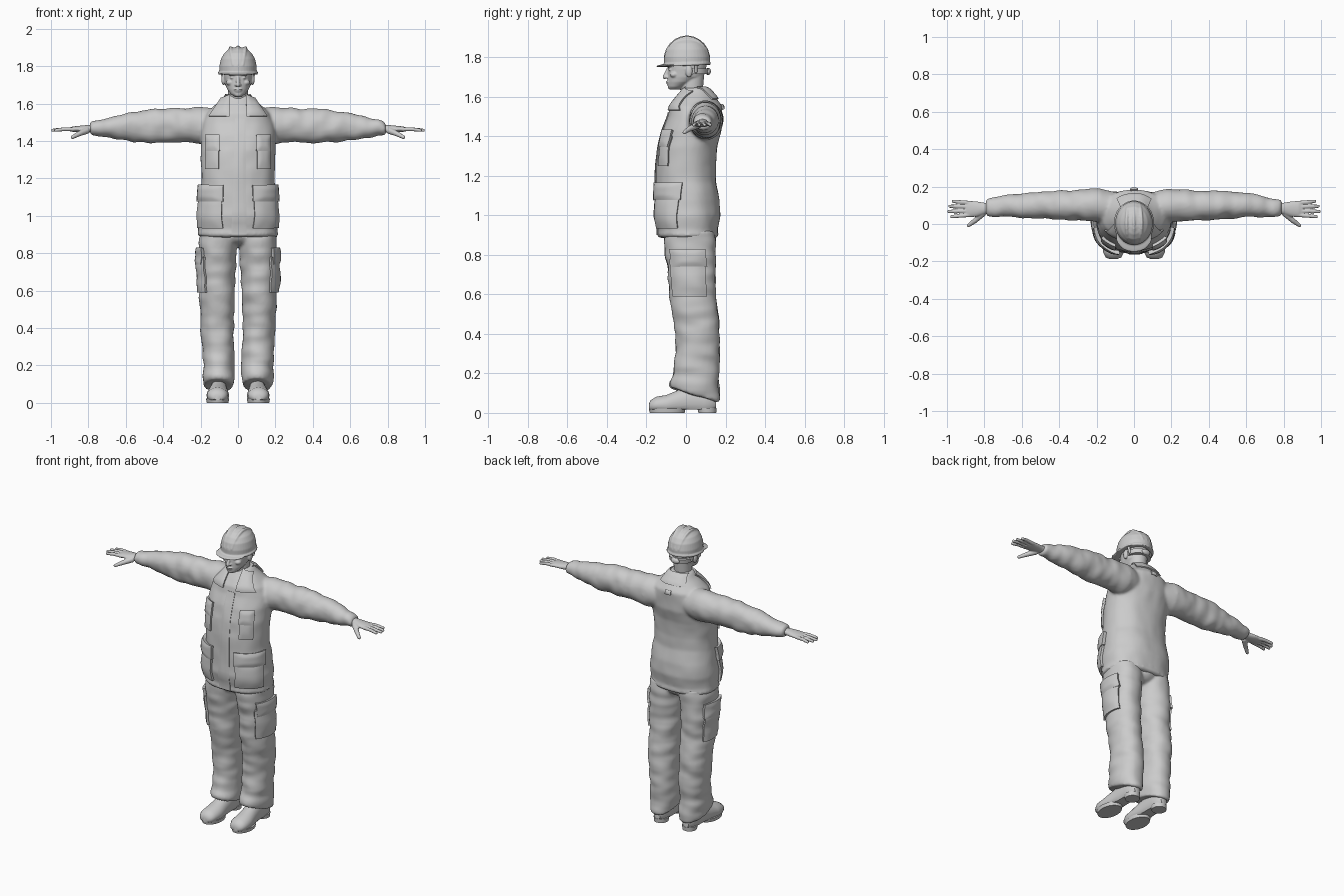
import bpy, bmesh, math
from mathutils import Vector, Matrix, noise
from mathutils.bvhtree import BVHTree

cube = bpy.data.objects.get("Cube")
if cube:
    bpy.data.objects.remove(cube)

grey = bpy.data.materials.new("plain grey")
grey.use_nodes = True
grey.diffuse_color = (0.6, 0.6, 0.6, 1)
grey.node_tree.nodes["Principled BSDF"].inputs["Base Color"].default_value = (0.6, 0.6, 0.6, 1)

AXES = {"x": lambda t, a, b: (t, a, b), "y": lambda t, a, b: (a, t, b), "z": lambda t, a, b: (a, b, t)}


def loft(bm, axis, rings, n=32, power=1.0, floor=None):
    """Skin rings of (along, centre a, centre b, radius a, radius b, optional shear)."""
    rows = []
    for ring in rings:
        t, a, b, ra, rb = ring[:5]
        shear = ring[5] if len(ring) > 5 else 0
        row = []
        for i in range(n):
            c, s = math.cos(math.tau * i / n), math.sin(math.tau * i / n)
            c, s = math.copysign(abs(c) ** power, c), math.copysign(abs(s) ** power, s)
            co = Vector(AXES[axis](t + shear * rb * s, a + ra * c, b + rb * s))
            if floor is not None:
                co.z = max(co.z, floor)
            row.append(bm.verts.new(co))
        rows.append(row)
    for r, q in zip(rows, rows[1:]):
        for i in range(n):
            j = (i + 1) % n
            bm.faces.new((r[i], r[j], q[j], q[i]))
    bm.faces.new(rows[0])
    bm.faces.new(rows[-1])


def ball(bm, centre, size, tilt=0):
    m = Matrix.Translation(centre) @ Matrix.Rotation(tilt, 4, "X") @ Matrix.Diagonal((*size, 1))
    bmesh.ops.create_uvsphere(bm, u_segments=24, v_segments=14, radius=1, matrix=m)


def limb(bm, points, radii):
    """Chain of overlapping balls and tapered rods, used for fingers and ridges."""
    pts = [Vector(p) for p in points]
    for p, r in zip(pts, radii):
        ball(bm, p, (r, r, r))
    for p, q, r, s in zip(pts, pts[1:], radii, radii[1:]):
        turn = (q - p).to_track_quat("Z", "Y").to_matrix().to_4x4()
        bmesh.ops.create_cone(bm, cap_ends=True, segments=12, radius1=r, radius2=s,
                              depth=(q - p).length, matrix=Matrix.Translation((p + q) / 2) @ turn)


def mirror(bm):
    copy = bmesh.ops.duplicate(bm, geom=bm.verts[:] + bm.edges[:] + bm.faces[:])["geom"]
    for v in copy:
        if isinstance(v, bmesh.types.BMVert):
            v.co.x *= -1


def finish(name, bm, angle=40):
    bmesh.ops.recalc_face_normals(bm, faces=bm.faces[:])
    mesh = bpy.data.meshes.new(name)
    bm.to_mesh(mesh)
    bm.free()
    obj = bpy.data.objects.new(name, mesh)
    bpy.context.collection.objects.link(obj)
    mesh.materials.append(grey)
    bpy.ops.object.select_all(action="DESELECT")
    obj.select_set(True)
    bpy.context.view_layer.objects.active = obj
    bpy.ops.object.shade_smooth_by_angle(angle=math.radians(angle))
    return obj


def fuse(name, bm, voxel, smooth=2, wrinkle=None):
    """Blend overlapping volumes into one skin, then add cloth folds."""
    obj = finish(name, bm)
    mod = obj.modifiers.new("blend", "REMESH")
    mod.mode = "VOXEL"
    mod.voxel_size = voxel
    mesh = bpy.data.meshes.new_from_object(obj.evaluated_get(bpy.context.evaluated_depsgraph_get()))
    bpy.data.objects.remove(obj)
    bm = bmesh.new()
    bm.from_mesh(mesh)
    for _ in range(smooth):
        bmesh.ops.smooth_vert(bm, verts=bm.verts[:], factor=0.5, use_axis_x=True, use_axis_y=True, use_axis_z=True)
    if wrinkle:
        bm.normal_update()
        moves = [(v, v.normal * wrinkle(v.co)) for v in bm.verts]
        for v, d in moves:
            v.co += d
    tree = BVHTree.FromBMesh(bm)
    finish(name, bm, 80)
    return tree


def patch(name, tree, corners, direction, thick, n=10):
    """Cloth panel laid over a surface: four corners cast along a direction."""
    a, b, c, d = (Vector(p) for p in corners)
    direction = Vector(direction).normalized()
    bm = bmesh.new()
    grid = []
    for i in range(n + 1):
        row = []
        for j in range(n + 1):
            u, v = i / n, j / n
            p = a.lerp(b, u).lerp(d.lerp(c, u), v)
            hit, normal, _, _ = tree.ray_cast(p, direction)
            if hit is None:
                hit, normal, _, _ = tree.find_nearest(p)
            puff = 0.7 + 0.3 * min(1, 4 * min(u, v, 1 - u, 1 - v))
            row.append(bm.verts.new(hit + normal * thick * puff))
        grid.append(row)
    for r, q in zip(grid, grid[1:]):
        for j in range(n):
            bm.faces.new((r[j], q[j], q[j + 1], r[j + 1]))
    bm.normal_update()
    if sum((f.normal.dot(direction) for f in bm.faces)) > 0:
        bmesh.ops.reverse_faces(bm, faces=bm.faces[:])
        bm.normal_update()
    # close the panel with a skirt sunk into the cloth below
    inner = {v: v.co - v.normal * (thick + 0.006) for v in bm.verts}
    rim = [e for e in bm.edges if e.is_boundary]
    new = {}
    for e in rim:
        for v in e.verts:
            if v not in new:
                new[v] = bm.verts.new(inner[v])
    for e in rim:
        p, q = e.verts
        bm.faces.new((p, q, new[q], new[p]))
    return finish(name, bm)


# Jacket: body and sleeves blended together
bm = bmesh.new()
loft(bm, "x", [(.08, .08, 1.48, .085, .085), (.18, .1, 1.482, .09, .1), (.3, .1, 1.485, .082, .09),
               (.45, .1, 1.48, .077, .09), (.55, .1, 1.475, .072, .083), (.65, .098, 1.472, .06, .063),
               (.73, .09, 1.47, .052, .047), (.78, .087, 1.467, .045, .038), (.79, .087, 1.467, .036, .03)])
mirror(bm)
loft(bm, "z", [(.885, 0, .01, .2, .145), (.9, 0, .01, .217, .157), (.925, 0, .01, .212, .152),
               (1, 0, .008, .217, .167), (1.08, 0, .008, .208, .162), (1.17, 0, 0, .197, .152),
               (1.25, 0, 0, .196, .15), (1.35, 0, .01, .2, .15), (1.43, 0, .03, .2, .15),
               (1.5, 0, .045, .19, .137), (1.55, 0, .05, .17, .132), (1.59, 0, .05, .125, .103),
               (1.62, 0, .05, .09, .078), (1.645, 0, .047, .07, .06)], 48, .88)


def jacket_folds(p):
    sleeve = min(1, max(0, (abs(p.x) - .15) * 6))
    return noise.noise(Vector((p.x * 16, p.y * 9, p.z * 12))) * (.003 + .006 * sleeve)


jacket = fuse("jacket", bm, .009, 3, jacket_folds)

# Trousers
bm = bmesh.new()
loft(bm, "z", [(.92, .1, .02, .105, .13), (.84, .108, .02, .1, .13), (.7, .112, .03, .097, .12),
               (.6, .112, .032, .094, .118), (.45, .112, .055, .09, .113), (.3, .107, .06, .086, .11),
               (.2, .104, .052, .084, .116), (.11, .102, .043, .083, .127, -.29),
               (.09, .102, .043, .08, .124, -.29)], 36, .92)
mirror(bm)
ball(bm, (0, .02, .9), (.12, .13, .07))
trousers = fuse("trousers", bm, .009, 3,
                lambda p: .009 * noise.noise(Vector((p.x * 9, p.y * 8, p.z * 17))))

# Jacket panels: placket, collar and back tab
front = (0, 1, 0)
patch("placket", jacket, [(-.035, -1, .9), (.045, -1, .9), (.04, -1, 1.52), (-.015, -1, 1.52)], front, .006, 20)
patch("collar_back", jacket, [(-.09, 1, 1.585), (.09, 1, 1.585), (.065, 1, 1.643), (-.065, 1, 1.643)], (0, -1, 0), .012)
patch("back_tab", jacket, [(-.02, 1, 1.535), (.02, 1, 1.535), (.02, 1, 1.56), (-.02, 1, 1.56)], (0, -1, 0), .012, 4)

for s, side in ((1, "left"), (-1, "right")):
    def flat(x0, x1, z0, z1):
        return [(s * x0, -1, z0), (s * x1, -1, z0), (s * x1, -1, z1), (s * x0, -1, z1)]

    def wrapped(z0, z1, grow=0):
        i, o = (s * (.125 - grow), -.2 - grow), (s * (.25 + grow), -.1 + grow)
        return [(*i, z0), (*o, z0), (*o, z1), (*i, z1)]

    patch(side + "_collar", jacket, [(s * .04, -1, 1.643), (s * .085, -1, 1.625), (s * .152, -1, 1.53),
                                     (s * .045, -1, 1.53)], front, .014)
    patch(side + "_chest_pocket", jacket, flat(.1, .168, 1.25, 1.4), front, .014)
    patch(side + "_chest_flap", jacket, flat(.095, .165, 1.345, 1.43), front, .022)
    inward = (-.6 * s, .8, 0)
    patch(side + "_hip_pocket", jacket, wrapped(.935, 1.1), inward, .02)
    patch(side + "_hip_flap", jacket, wrapped(1.075, 1.165, .005), inward, .028)

    # Cargo pockets on the thighs
    def thigh(z0, z1):
        return [(s, -.06, z0), (s, .1, z0), (s, .09, z1), (s, -.075, z1)]

    patch(side + "_cargo_pocket", trousers, thigh(.59, .78), (-s, 0, 0), .018)
    patch(side + "_cargo_flap", trousers, thigh(.74, .83), (-s, 0, 0), .025)

# Shoes: uppers, then soles and heels
bm = bmesh.new()
loft(bm, "y", [(-.188, .11, .03, .02, .015), (-.178, .11, .035, .042, .03), (-.15, .11, .04, .056, .042),
               (-.1, .108, .04, .06, .05), (-.04, .105, .05, .052, .065), (.02, .103, .06, .045, .075),
               (.09, .103, .06, .045, .075), (.13, .103, .055, .04, .06), (.153, .103, .05, .022, .03)], 28, 1, .016)
mirror(bm)
finish("shoes", bm, 50)
bm = bmesh.new()
loft(bm, "z", [(0, .109, -.095, .058, .088), (.022, .109, -.095, .062, .093)])
loft(bm, "z", [(0, .103, .108, .043, .045), (.026, .103, .106, .046, .049)])
mirror(bm)
finish("shoe_soles", bm)

# Hands with palm, four fingers and thumb
bm = bmesh.new()
loft(bm, "x", [(.75, .085, 1.467, .028, .022), (.8, .083, 1.466, .031, .02), (.84, .08, 1.464, .041, .018),
               (.88, .08, 1.463, .044, .015), (.9, .08, 1.462, .038, .01)], 24)
for y, tip_y, tip_x in ((.113, .122, .967), (.092, .095, .985), (.07, .067, .991), (.048, .039, .975)):
    limb(bm, [(.88, y, 1.462), (.93, (y + tip_y) / 2, 1.463), (tip_x, tip_y, 1.457)], [.011, .0105, .009])
limb(bm, [(.81, .055, 1.455), (.85, .018, 1.438), (.885, -.008, 1.42)], [.018, .014, .01])
mirror(bm)
fuse("hands", bm, .004, 2)

# Head, neck and facial features
bm = bmesh.new()
loft(bm, "z", [(1.55, 0, .03, .06, .055), (1.63, 0, .03, .053, .055), (1.74, 0, .035, .055, .06)])
loft(bm, "z", [(1.636, 0, -.055, .02, .025), (1.65, 0, -.05, .038, .042), (1.675, 0, -.025, .057, .068),
               (1.70, 0, -.003, .068, .09), (1.74, 0, .005, .074, .096), (1.79, 0, .01, .076, .1),
               (1.85, 0, .01, .05, .07)])
limb(bm, [(0, -.088, 1.745), (0, -.108, 1.7)], [.008, .011])
ball(bm, (0, -.09, 1.676), (.024, .012, .005))
ball(bm, (0, -.087, 1.666), (.02, .012, .005))
ball(bm, (0, -.078, 1.648), (.02, .014, .012))
for s in (1, -1):
    ball(bm, (s * .011, -.096, 1.699), (.008, .01, .007))
    ball(bm, (s * .03, -.083, 1.756), (.025, .014, .007))
    ball(bm, (s * .03, -.08, 1.738), (.013, .01, .006))
    ball(bm, (s * .042, -.06, 1.712), (.022, .022, .016))
    ball(bm, (s * .078, .015, 1.728), (.011, .018, .03))
fuse("head", bm, .004, 2)

# Hard hat: shell, rim, visor and crown ridges
bm = bmesh.new()
loft(bm, "z", [(1.762, 0, .005, .1, .115), (1.8, 0, .005, .1, .117), (1.84, 0, .005, .091, .107),
               (1.87, 0, .005, .073, .087), (1.89, 0, .005, .05, .06), (1.9, 0, .005, .025, .03),
               (1.902, 0, .005, .008, .01)], 40)
loft(bm, "z", [(1.757, 0, .005, .108, .121, .04), (1.77, 0, .005, .107, .12, .04)], 40)
ball(bm, (0, -.068, 1.762), (.098, .084, .009), .1)
for x, scale in ((0, 1), (.04, .97), (-.04, .97)):
    arc = [math.radians(a) for a in range(15, 166, 15)]
    limb(bm, [(x * (.5 + .5 * math.sin(t)), .005 + .112 * scale * math.cos(t), 1.775 + .127 * scale * math.sin(t))
              for t in arc], [.009] * len(arc))
fuse("hard_hat", bm, .004, 2)

# Headband and its adjuster behind the head
bm = bmesh.new()
loft(bm, "z", [(1.715, 0, .045, .074, .068), (1.742, 0, .045, .078, .072)])
ball(bm, (0, .112, 1.728), (.03, .014, .018))
for s in (1, -1):
    limb(bm, [(s * .086, .05, 1.77), (s * .076, .05, 1.728)], [.008, .008])
finish("headband", bm)
